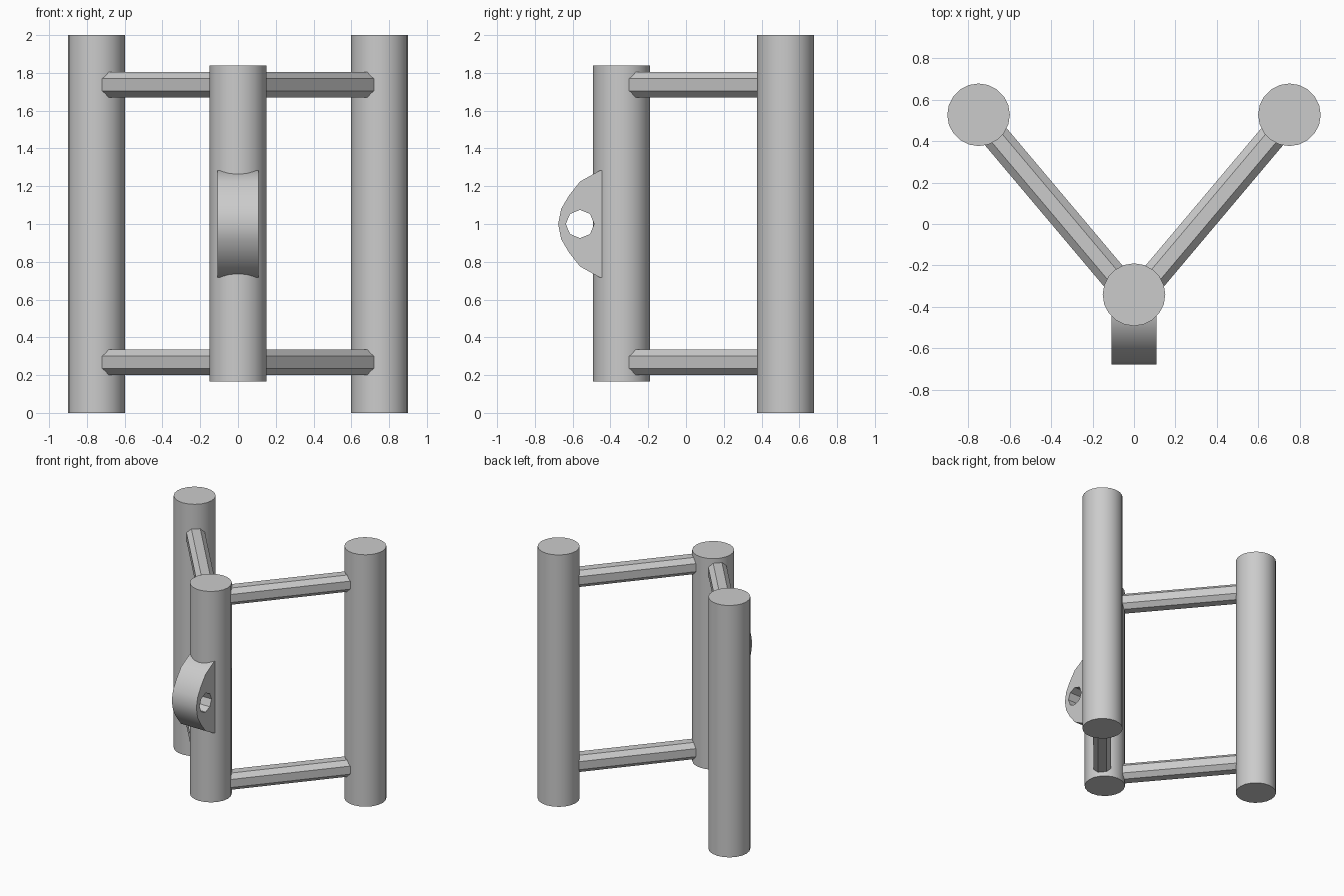
import bpy
import bmesh
from math import radians, cos, sin, pi
from mathutils import Vector, Matrix

if "Cube" in bpy.data.objects:
    bpy.data.objects.remove(bpy.data.objects["Cube"])


def smooth(obj, angle):
    bpy.ops.object.select_all(action='DESELECT')
    bpy.context.view_layer.objects.active = obj
    obj.select_set(True)
    bpy.ops.object.shade_smooth_by_angle(angle=radians(angle))


def post(name, x, y, z0, z1):
    bpy.ops.mesh.primitive_cylinder_add(vertices=20, radius=0.151, depth=z1 - z0,
                                        location=(x, y, (z0 + z1) / 2))
    obj = bpy.context.object
    obj.name = name
    smooth(obj, 30)


def bar(name, start, end):
    # eight-sided chamfered bar, flat side up
    a, c = 0.0665, 0.032
    section = [(a, -c), (a, c), (c, a), (-c, a), (-a, c), (-a, -c), (-c, -a), (c, -a)]
    along = (end - start).normalized()
    side = along.cross(Vector((0, 0, 1)))
    bm = bmesh.new()
    rings = [[bm.verts.new(p + side * u + Vector((0, 0, v))) for u, v in section]
             for p in (start, end)]
    for i in range(8):
        j = (i + 1) % 8
        bm.faces.new((rings[0][i], rings[0][j], rings[1][j], rings[1][i]))
    for ring in rings:
        bm.faces.new(ring)
    bmesh.ops.recalc_face_normals(bm, faces=bm.faces)
    mesh = bpy.data.meshes.new(name)
    bm.to_mesh(mesh)
    bm.free()
    bpy.context.collection.objects.link(bpy.data.objects.new(name, mesh))


def lug(name, outlines, half_width):
    # side profile with a hole, extruded across x
    curve = bpy.data.curves.new(name, 'CURVE')
    curve.dimensions = '2D'
    curve.fill_mode = 'BOTH'
    curve.extrude = half_width
    for pts in outlines:
        spline = curve.splines.new('POLY')
        spline.points.add(len(pts) - 1)
        for p, (y, z) in zip(spline.points, pts):
            p.co = (y, z, 0, 1)
        spline.use_cyclic_u = True
    obj = bpy.data.objects.new(name, curve)
    bpy.context.collection.objects.link(obj)
    obj.rotation_euler = (radians(90), 0, radians(90))
    bpy.ops.object.select_all(action='DESELECT')
    bpy.context.view_layer.objects.active = obj
    obj.select_set(True)
    bpy.ops.object.convert(target='MESH')
    obj = bpy.context.object
    bm = bmesh.new()
    bm.from_mesh(obj.data)
    bmesh.ops.remove_doubles(bm, verts=bm.verts, dist=0.0005)
    bmesh.ops.recalc_face_normals(bm, faces=bm.faces)
    bm.to_mesh(obj.data)
    bm.free()
    smooth(obj, 35)


# upright posts
post("center_post", 0, -0.341, 0.165, 1.84)
for label, s in (("left", -1), ("right", 1)):
    post(label + "_post", s * 0.75, 0.527, 0, 2)
    # cross bars running back to the outer posts
    for level, z in (("lower", 0.268), ("upper", 1.737)):
        bar(f"{label}_{level}_bar", Vector((s * 0.02, -0.346, z)), Vector((s * 0.74, 0.508, z)))

# rounded front lug with octagonal hole
upper = [(-0.4, 0.284), (-0.455, 0.284), (-0.561, 0.225), (-0.62, 0.15), (-0.661, 0.08)]
rim = [(y, 1 + z) for y, z in upper] + [(-0.677, 1.0)] + [(y, 1 - z) for y, z in reversed(upper)]
hole = [(-0.561 + 0.075 * cos(i * pi / 4), 1 + 0.075 * sin(i * pi / 4)) for i in range(8)]
lug("front_lug", [rim, hole], 0.108)
